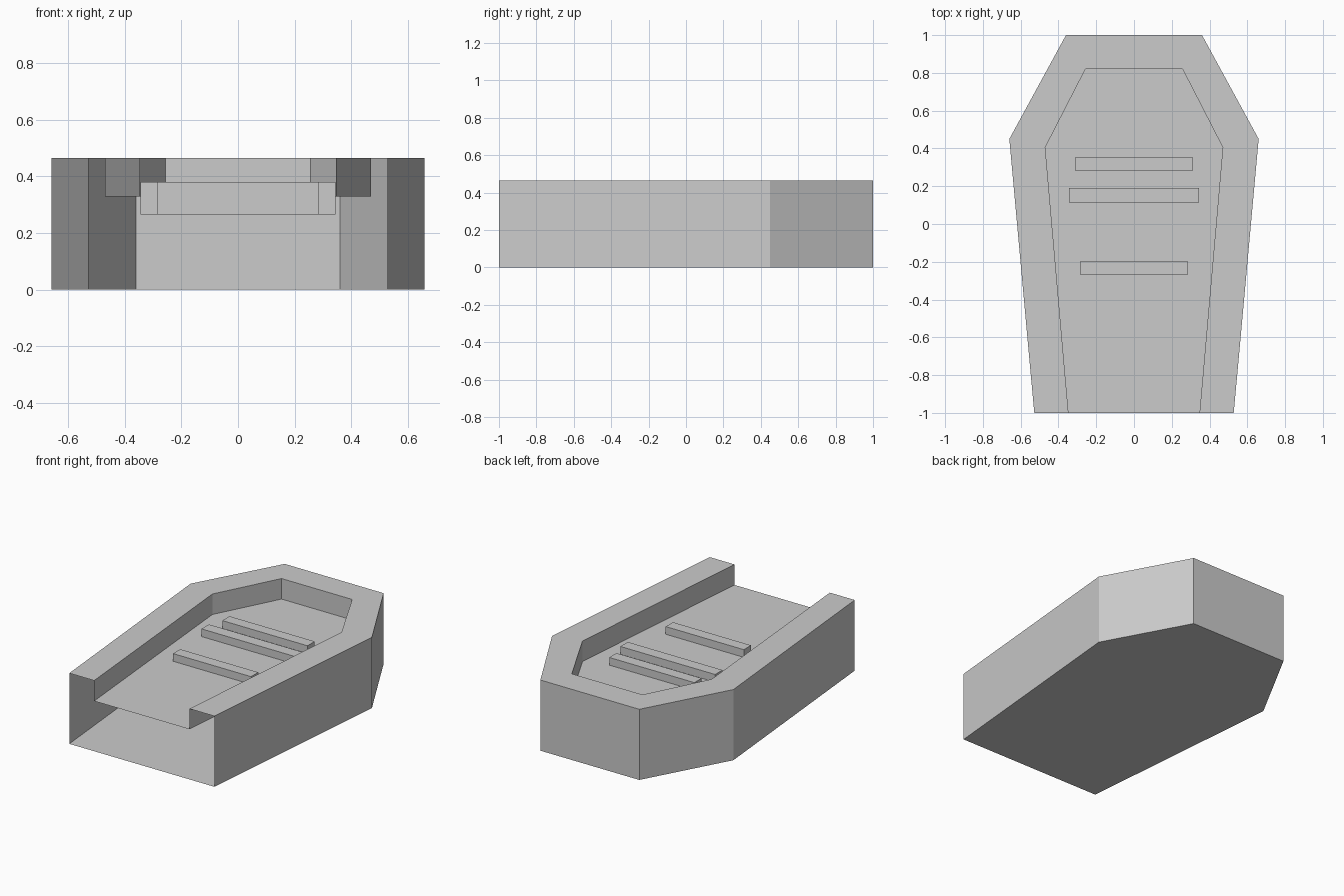
import bpy
import bmesh

if "Cube" in bpy.data.objects:
    bpy.data.objects.remove(bpy.data.objects["Cube"], do_unlink=True)

HEIGHT, FLOOR = 0.465, 0.33

stone = bpy.data.materials.new("plain_grey")
stone.use_nodes = True
grey = (0.6, 0.6, 0.6, 1)
stone.diffuse_color = grey
stone.node_tree.nodes["Principled BSDF"].inputs["Base Color"].default_value = grey


def finish(name, bm):
    mesh = bpy.data.meshes.new(name)
    bm.to_mesh(mesh)
    bm.free()
    mesh.materials.append(stone)
    obj = bpy.data.objects.new(name, mesh)
    bpy.context.collection.objects.link(obj)
    return obj


def outline(bm, half, z):
    """Mirror a half profile into an open chain, front right round to front left."""
    points = half + [(-x, y) for x, y in reversed(half)]
    return [bm.verts.new((x, y, z)) for x, y in points]


def strip(bm, a, b):
    """Bridge two open chains, leaving the front end open."""
    for i in range(len(a) - 1):
        bm.faces.new((a[i], a[i + 1], b[i + 1], b[i]))


# Hollow casket: outer walls, rim, recess walls and floor, open at the front
outer = [(0.528, -1), (0.66, 0.45), (0.36, 1)]
inner = [(0.347, -1), (0.47, 0.405), (0.257, 0.82)]
bm = bmesh.new()
base = outline(bm, outer, 0)
rim_out = outline(bm, outer, HEIGHT)
rim_in = outline(bm, inner, HEIGHT)
floor = outline(bm, inner, FLOOR)
for lower, upper in ((base, rim_out), (rim_out, rim_in), (rim_in, floor)):
    strip(bm, lower, upper)
bm.faces.new(floor)
bm.faces.new(list(reversed(base)))
finish("casket_shell", bm)

# Cross bars set through the recess floor: name, half width, front y, back y
bars = [
    ("head_bar", 0.31, 0.28, 0.355),
    ("middle_bar", 0.345, 0.113, 0.19),
    ("foot_bar", 0.284, -0.27, -0.195),
]
for name, half, y0, y1 in bars:
    bm = bmesh.new()
    bmesh.ops.create_cube(bm, size=1)
    bmesh.ops.scale(bm, vec=(2 * half, y1 - y0, 0.115), verts=bm.verts)
    bar = finish(name, bm)
    bar.location = (0, (y0 + y1) / 2, 0.323)
